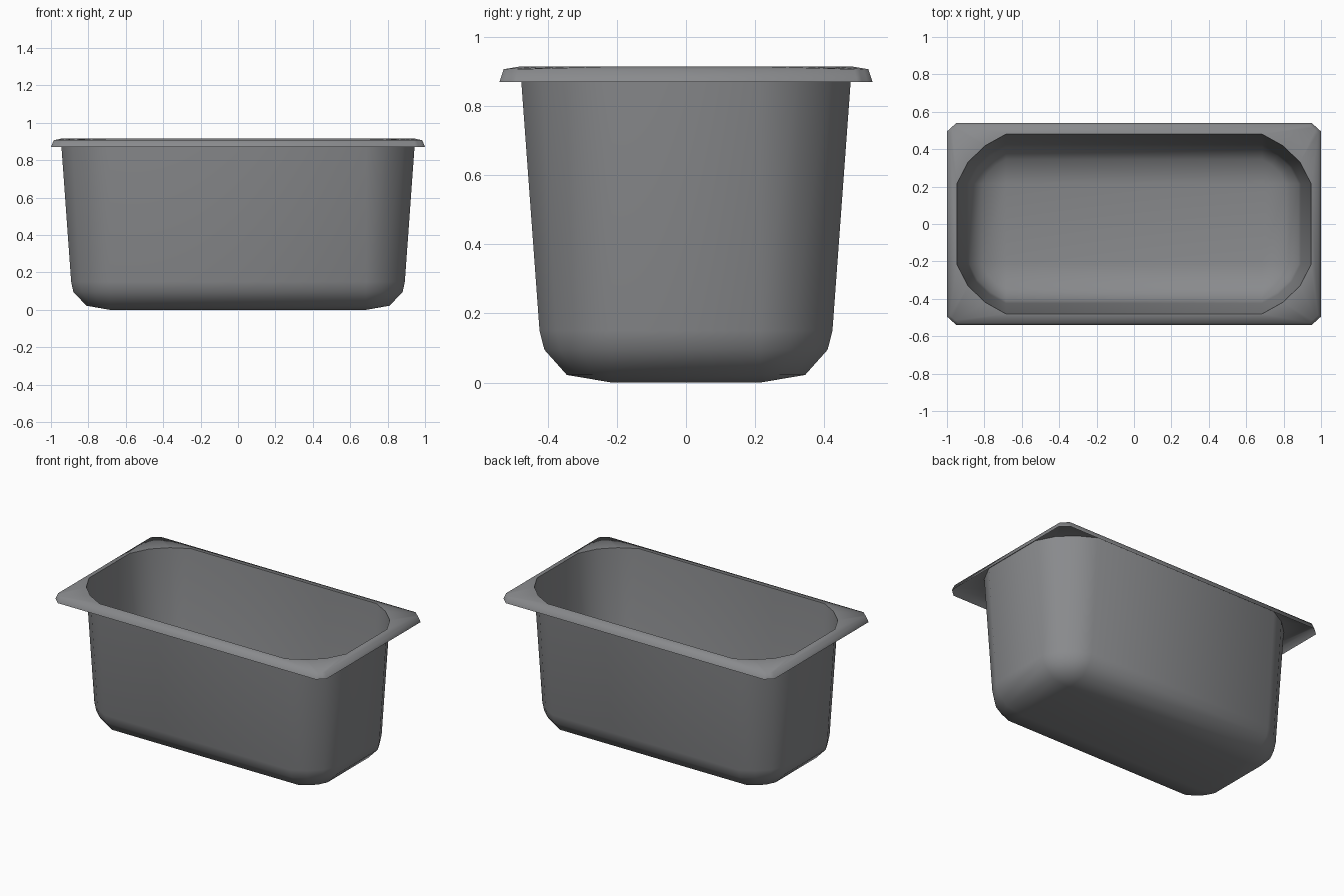
import bpy, bmesh, math

cube = bpy.data.objects.get("Cube")
if cube:
    bpy.data.objects.remove(cube, do_unlink=True)

# Brushed steel colour
steel = bpy.data.materials.new("steel grey")
steel.use_nodes = True
colour = (0.25, 0.255, 0.265, 1)
steel.diffuse_color = colour
steel.node_tree.nodes["Principled BSDF"].inputs["Base Color"].default_value = colour

ROUND = [(1, 0), (0.77, 0.44), (0.42, 0.77), (0, 1)]
CHAMFER = [(1, 0), (0.67, 0.33), (0.33, 0.67), (0, 1)]


def ring(bm, half_x, half_y, flat_x, flat_y, z, corner):
    """Rectangle with four cut corners, counter-clockwise from above."""
    quarter = [(flat_x + (half_x - flat_x) * u, flat_y + (half_y - flat_y) * v)
               for u, v in corner]
    points = []
    for sx, sy in ((1, 1), (-1, 1), (-1, -1), (1, -1)):
        part = quarter if sx * sy > 0 else quarter[::-1]
        points += [(sx * x, sy * y, z) for x, y in part]
    return [bm.verts.new(p) for p in points]


def loft(bm, rings):
    for a, b in zip(rings, rings[1:]):
        for i in range(len(a)):
            j = (i + 1) % len(a)
            bm.faces.new((a[i], a[j], b[j], b[i]))


def finish(bm, name):
    bmesh.ops.remove_doubles(bm, verts=bm.verts, dist=0.0005)
    mesh = bpy.data.meshes.new(name)
    bm.to_mesh(mesh)
    bm.free()
    mesh.materials.append(steel)
    obj = bpy.data.objects.new(name, mesh)
    bpy.context.collection.objects.link(obj)
    bpy.ops.object.select_all(action="DESELECT")
    obj.select_set(True)
    bpy.context.view_layer.objects.active = obj
    bpy.ops.object.shade_smooth_by_angle(angle=math.radians(65))


# Tapered basin: rounded corners shrink to points at the floor
bm = bmesh.new()
FLAT_X, FLAT_Y = 0.685, 0.215
profile = [(FLAT_X, FLAT_Y, 0), (0.81, 0.345, 0.022), (0.88, 0.41, 0.095),
           (0.892, 0.424, 0.15), (0.947, 0.48, 0.915)]
walls = [ring(bm, x, y, FLAT_X, FLAT_Y, z, ROUND) for x, y, z in profile]
loft(bm, walls)
floor = walls[0]
bm.faces.new([floor[i] for i in (12, 8, 4, 0)])
finish(bm, "basin")

# Flange: slopes gently outwards, then turns down into a lip
bm = bmesh.new()
rim = [ring(bm, 0.947, 0.48, FLAT_X, FLAT_Y, 0.915, ROUND),
       ring(bm, 0.985, 0.528, 0.94, 0.488, 0.907, CHAMFER),
       ring(bm, 1.0, 0.54, 0.95, 0.495, 0.87, CHAMFER)]
loft(bm, rim[::-1])
finish(bm, "rim")
